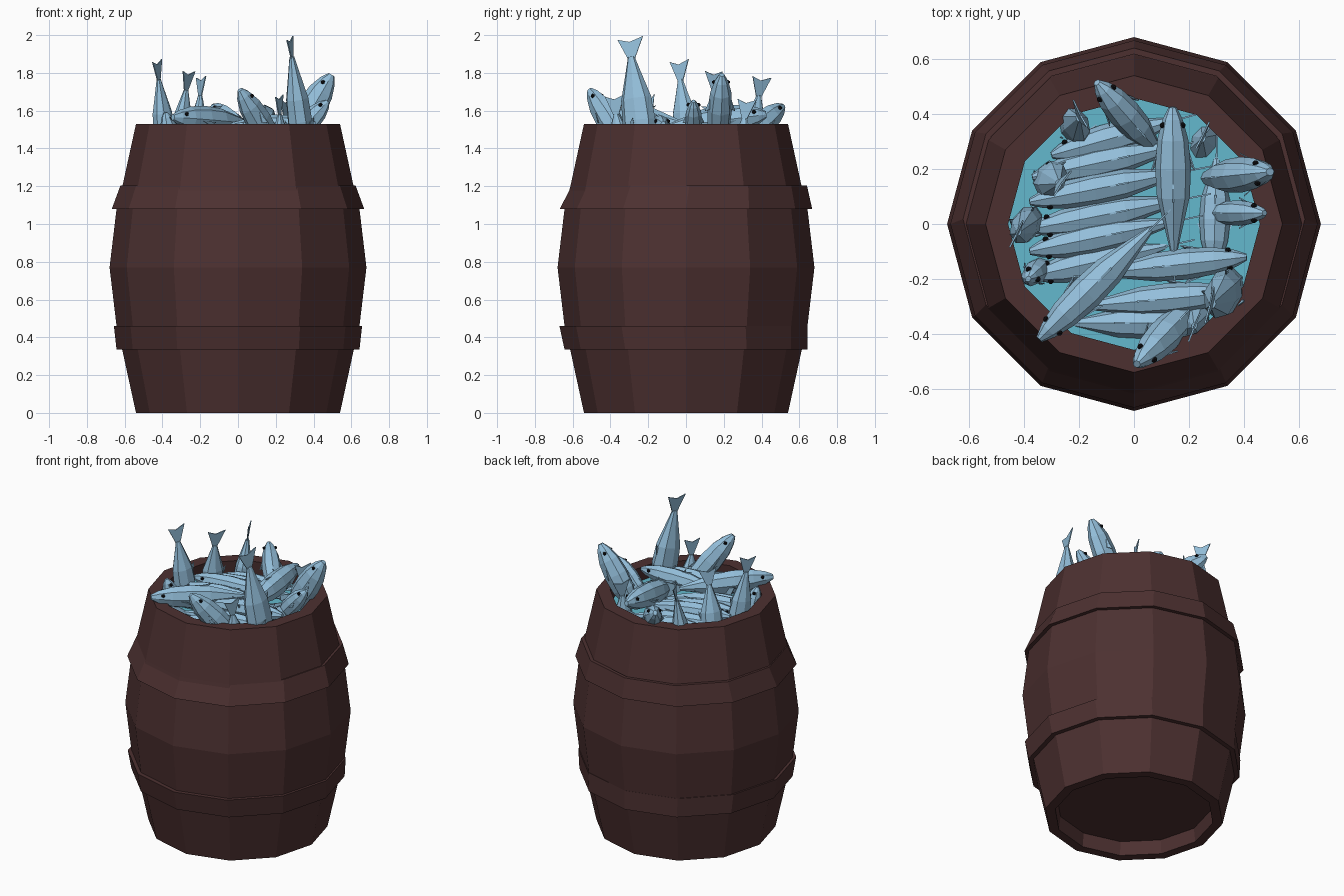
import bpy, bmesh, math
from mathutils import Vector

if "Cube" in bpy.data.objects:
    bpy.data.objects.remove(bpy.data.objects["Cube"])


def material(name, rgb):
    m = bpy.data.materials.new(name)
    m.diffuse_color = (*rgb, 1)
    m.use_nodes = True
    m.node_tree.nodes["Principled BSDF"].inputs["Base Color"].default_value = m.diffuse_color
    return m


WOOD = material("dark wood", (0.073, 0.030, 0.030))
FISH = material("fish blue", (0.296, 0.522, 0.71))
WATER = material("teal water", (0.127, 0.485, 0.61))
EYE = material("black eye", (0.006, 0.006, 0.008))


def finish(name, bm, *mats):
    me = bpy.data.meshes.new(name)
    bm.to_mesh(me)
    bm.free()
    for m in mats:
        me.materials.append(m)
    ob = bpy.data.objects.new(name, me)
    bpy.context.collection.objects.link(ob)
    return ob


def lathe(name, profile, mat, closed=False, n=12):
    """Revolve (radius, z, y shift) points into a faceted ring or solid."""
    bm = bmesh.new()
    rings = []
    for r, z, *s in profile:
        dy = s[0] if s else 0
        rings.append([bm.verts.new((r * math.sin(2 * math.pi * i / n),
                                    r * math.cos(2 * math.pi * i / n) + dy, z)) for i in range(n)])
    pairs = list(zip(rings, rings[1:]))
    if closed:
        pairs.append((rings[-1], rings[0]))
    else:
        bm.faces.new(rings[0])
        bm.faces.new(rings[-1])
    for a, b in pairs:
        for i in range(n):
            j = (i + 1) % n
            bm.faces.new((a[i], a[j], b[j], b[i]))
    bmesh.ops.recalc_face_normals(bm, faces=bm.faces)
    return finish(name, bm, mat)


# Barrel: recessed base, bulging staves, flat rim, inner wall
lathe("barrel", [(0.47, 0.09), (0.48, 0), (0.54, 0), (0.612, 0.33), (0.643, 0.46),
                 (0.68, 0.77), (0.643, 1.08), (0.612, 1.20), (0.54, 1.53),
                 (0.458, 1.53), (0.47, 1.38)], WOOD)
# Hoops sit slightly skewed
lathe("upper_hoop", [(0.622, 1.205, 0.018), (0.668, 1.08), (0.635, 1.08), (0.60, 1.205, 0.018)], WOOD, True)
lathe("lower_hoop", [(0.643, 0.335), (0.657, 0.46, -0.013), (0.62, 0.46, -0.013), (0.60, 0.335)], WOOD, True)
lathe("water", [(0.464, 1.39), (0.462, 1.44)], WATER)

# Fish outline: position from tail root (0) to nose (1), thickness, back lift
BODY = [(0, 0.2), (0.15, 0.48), (0.38, 0.92), (0.58, 1), (0.78, 0.86), (0.92, 0.55), (1, 0.22)]


def fish(name, tail, nose, up=(0, 0, 1), w=0.062, h=0.08):
    tail, nose = Vector(tail), Vector(nose)
    fwd = (nose - tail).normalized()
    side = fwd.cross(Vector(up)).normalized()
    top = side.cross(fwd)
    length = (nose - tail).length
    bm = bmesh.new()

    def at(f, s, t):
        return bm.verts.new(tail + fwd * (f * length) + side * s + top * t)

    # Eight-sided body
    rings = []
    for f, k in BODY:
        rings.append([at(f, w * k * math.cos(a), h * k * math.sin(a))
                      for a in (math.pi / 4 * i for i in range(8))])
    for a, b in zip(rings, rings[1:]):
        for i in range(8):
            j = (i + 1) % 8
            bm.faces.new((a[i], a[j], b[j], b[i]))
    bm.faces.new(rings[0])
    bm.faces.new(rings[-1])

    def blade(p, thick=0.006):
        """Thin fin from (forward, side, top) outline points."""
        a = [at(f, s - thick / 2, t) for f, s, t in p]
        b = [at(f, s + thick / 2, t) for f, s, t in p]
        bm.faces.new(a)
        bm.faces.new(b)
        for i in range(len(p)):
            j = (i + 1) % len(p)
            bm.faces.new((a[i], a[j], b[j], b[i]))

    e = 0.10 / length
    blade([(0.03, 0, h * 0.17), (-e, 0, h * 0.85), (-e * 0.8, 0, 0),
           (-e, 0, -h * 0.7), (0.03, 0, -h * 0.17)])            # tail fin
    blade([(0.42, 0, h * 0.8), (0.36, 0, h * 1.12), (0.52, 0, h * 0.9)])  # back fin
    for sg in (-1, 1):                                            # side fins
        blade([(0.70, sg * w * 0.85, -h * 0.1), (0.56, sg * w * 1.2, -h * 0.15),
               (0.60, sg * w * 0.9, -h * 0.4)], 0.005)
    bmesh.ops.recalc_face_normals(bm, faces=bm.faces)
    body_faces = set(bm.faces)
    for sg in (-1, 1):                                            # eyes
        c = tail + fwd * (0.88 * length) + side * (sg * w * 0.56) + top * (h * 0.28)
        v = bmesh.ops.create_icosphere(bm, subdivisions=1, radius=0.012)["verts"]
        bmesh.ops.translate(bm, verts=v, vec=c)
    for f in bm.faces:
        if f not in body_faces:
            f.material_index = 1
    return finish(name, bm, FISH, EYE)


# Fish standing nose down, tails in the air: tail root, nose, back direction
DIVING = [((0.285, -0.29, 1.885), (0.36, -0.22, 1.30), (0.25, 1, 0)),
          ((-0.42, -0.03, 1.765), (-0.37, 0.02, 1.30), (0.5, 1, 0)),
          ((-0.275, 0.15, 1.71), (-0.33, 0.18, 1.28), (0.7, 1, 0)),
          ((-0.20, 0.385, 1.68), (-0.23, 0.33, 1.25), (-0.5, 1, 0)),
          ((0.22, -0.37, 1.58), (0.23, -0.33, 1.25), (0.4, 1, 0)),
          ((0.25, 0.31, 1.56), (0.26, 0.28, 1.22), (0.5, 1, 0))]
for i, (t, n, u) in enumerate(DIVING):
    k = 1.0 if i == 0 else 0.8
    fish(f"diving_fish_{i + 1}", t, n, u, 0.066 * k, 0.09 * k)

# Fish leaning out over the rim: tail root, nose, size
LEANING = [((0.24, 0.165, 1.37), (0.495, 0.19, 1.79), 1.05),
           ((0.25, 0.04, 1.40), (0.475, 0.04, 1.65), 0.75),
           ((0.24, -0.27, 1.33), (0.01, -0.51, 1.71), 1.0),
           ((0.10, 0.25, 1.40), (-0.135, 0.515, 1.625), 0.95),
           ((-0.32, -0.14, 1.30), (-0.385, -0.20, 1.59), 0.7),
           ((0.06, -0.02, 1.53), (-0.345, -0.42, 1.565), 1.0),
           ((0.145, -0.10, 1.51), (0.14, 0.425, 1.58), 1.05)]
for i, (t, n, k) in enumerate(LEANING):
    fish(f"leaning_fish_{i + 1}", t, n, w=0.062 * k, h=0.075 * k)

# Heaped fish lying across the barrel: tail xy, nose xy, height
HEAP = [((0.16, 0.38), (-0.30, 0.25), 1.46), ((0.18, 0.29), (-0.37, 0.17), 1.47),
        ((0.18, 0.19), (-0.38, 0.08), 1.50), ((0.18, 0.09), (-0.38, -0.02), 1.48),
        ((0.15, 0.01), (-0.38, -0.10), 1.49), ((0.12, -0.08), (-0.37, -0.19), 1.46),
        ((-0.12, -0.18), (0.41, -0.12), 1.53), ((-0.18, -0.30), (0.36, -0.25), 1.49),
        ((-0.23, -0.36), (0.22, -0.36), 1.46), ((0.30, 0.24), (0.29, -0.15), 1.46)]
for i, (t, n, z) in enumerate(HEAP):
    fish(f"heaped_fish_{i + 1}", (*t, z - 0.03), (*n, z), w=0.057, h=0.062)
